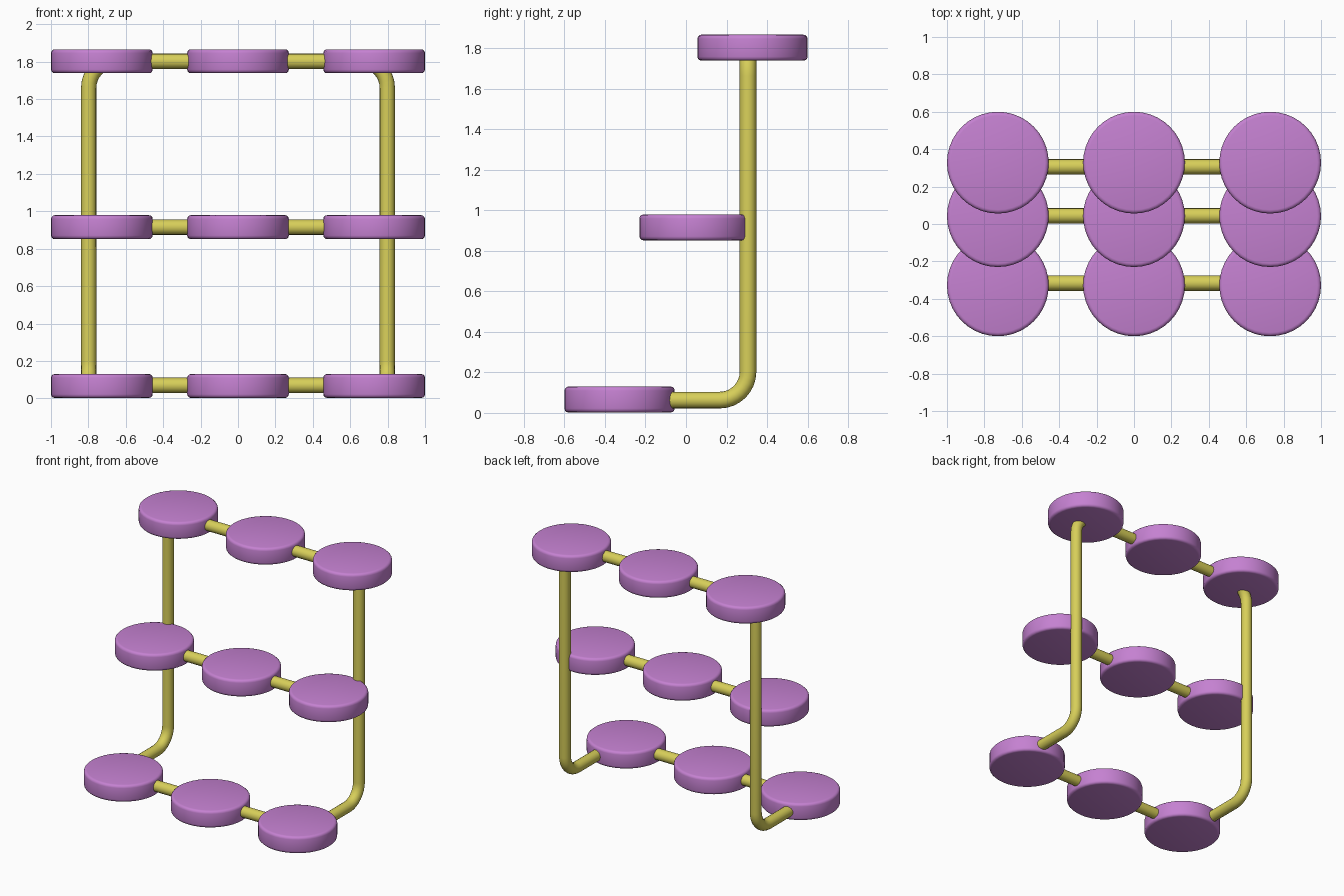
import bpy, math
from mathutils import Vector

if "Cube" in bpy.data.objects:
    bpy.data.objects.remove(bpy.data.objects["Cube"])

def material(name, color):
    m = bpy.data.materials.new(name)
    m.diffuse_color = color
    m.use_nodes = True
    m.node_tree.nodes["Principled BSDF"].inputs["Base Color"].default_value = m.diffuse_color
    return m

PURPLE = material("purple_seat", (0.56, 0.22, 0.64, 1))
YELLOW = material("yellow_tube", (0.68, 0.62, 0.10, 1))
TUBE_R = 0.041
DISC_R, DISC_H = 0.272, 0.128

def finish(ob, mat):
    ob.data.materials.clear()
    ob.data.materials.append(mat)
    bpy.ops.object.select_all(action='DESELECT')
    ob.select_set(True)
    bpy.context.view_layer.objects.active = ob
    bpy.ops.object.shade_smooth_by_angle(angle=math.radians(35))

def disc(name, x, y, z):
    bpy.ops.mesh.primitive_cylinder_add(vertices=40, radius=DISC_R, depth=DISC_H, location=(x, y, z))
    ob = bpy.context.object
    ob.name = name
    bev = ob.modifiers.new("rounded_edge", 'BEVEL')
    bev.width, bev.segments = 0.02, 3
    bev.limit_method, bev.angle_limit = 'ANGLE', math.radians(40)
    bpy.ops.object.modifier_apply(modifier=bev.name)
    finish(ob, PURPLE)

def rounded_path(corners, radius, steps=8):
    # replace each right-angle corner with an arc
    pts = [Vector(c) for c in corners]
    out = [pts[0]]
    for a, b, c in zip(pts, pts[1:], pts[2:]):
        u, v = (a - b).normalized(), (c - b).normalized()
        centre = b + (u + v) * radius
        for i in range(steps + 1):
            t = math.pi / 2 * i / steps
            out.append(centre - v * radius * math.cos(t) - u * radius * math.sin(t))
    return out + [pts[-1]]

def tube(name, pts):
    cu = bpy.data.curves.new(name, 'CURVE')
    cu.dimensions = '3D'
    cu.bevel_depth, cu.bevel_resolution = TUBE_R, 6
    cu.use_fill_caps = True
    sp = cu.splines.new('POLY')
    sp.points.add(len(pts) - 1)
    for p, co in zip(sp.points, pts):
        p.co = (*co, 1)
    ob = bpy.data.objects.new(name, cu)
    bpy.context.collection.objects.link(ob)
    bpy.ops.object.select_all(action='DESELECT')
    ob.select_set(True)
    bpy.context.view_layer.objects.active = ob
    bpy.ops.object.convert(target='MESH')
    finish(bpy.context.object, YELLOW)

# three rows of three discs: name, y, z of the centre
rows = [("bottom", -0.328, 0.066), ("middle", 0.042, 0.915), ("top", 0.328, 1.802)]
for row, y, z in rows:
    for side, x in (("left", -0.728), ("centre", 0), ("right", 0.728)):
        disc(f"{row}_{side}_disc", x, y, z)

# one bent tube: feet, uprights and top rail
X, Y, Z0, Z1 = 0.798, 0.306, 0.063, 1.802
tube("main_frame", rounded_path([(-X, -0.2, Z0), (-X, Y, Z0), (-X, Y, Z1),
                                 (X, Y, Z1), (X, Y, Z0), (X, -0.2, Z0)], 0.14))

# straight cross rails through the lower rows
tube("bottom_rail", [(-0.72, -0.316, 0.069), (0.72, -0.316, 0.069)])
tube("middle_rail", [(-0.72, 0.044, 0.915), (0.72, 0.044, 0.915)])
